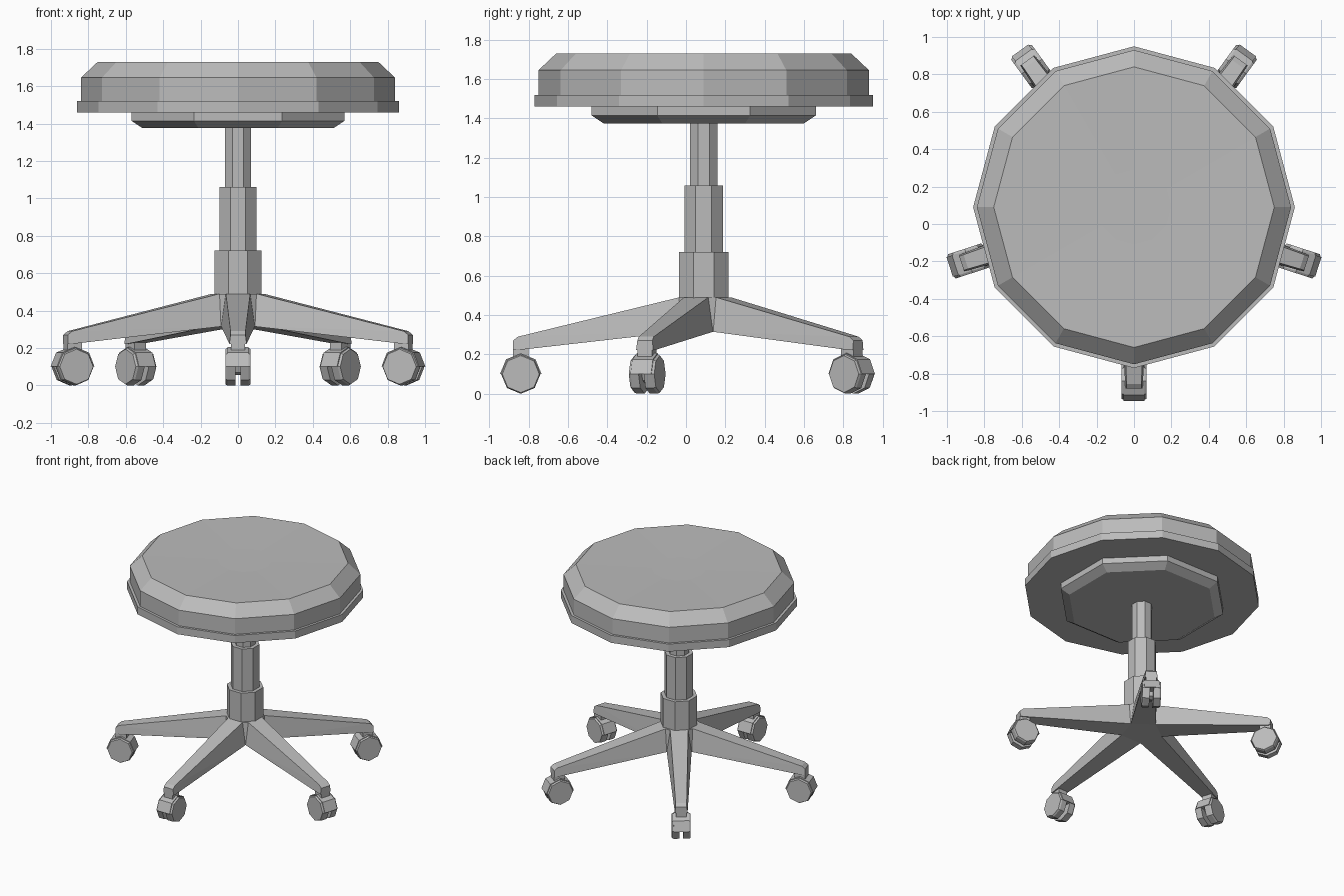
import bpy, bmesh
from math import cos, sin, pi, radians
from mathutils import Matrix, Vector

if "Cube" in bpy.data.objects:
    bpy.data.objects.remove(bpy.data.objects["Cube"], do_unlink=True)

CENTRE = Matrix.Translation((0, 0.09, 0))
LEG_ANGLES = [radians(-90 + 72 * i) for i in range(5)]

grey = bpy.data.materials.new("plain grey")
grey.use_nodes = True
grey.diffuse_color = (0.5, 0.5, 0.5, 1)
grey.node_tree.nodes["Principled BSDF"].inputs["Base Color"].default_value = (0.5, 0.5, 0.5, 1)


def finish(name, bm, matrix=CENTRE):
    bmesh.ops.recalc_face_normals(bm, faces=bm.faces)
    mesh = bpy.data.meshes.new(name)
    bm.to_mesh(mesh)
    bm.free()
    mesh.materials.append(grey)
    obj = bpy.data.objects.new(name, mesh)
    obj.matrix_world = matrix
    bpy.context.collection.objects.link(obj)
    return obj


def lathe(name, profile, sides, turn=0.0, matrix=CENTRE):
    """Stack of polygon rings (radius, height), capped at both ends."""
    bm = bmesh.new()
    rings = []
    for r, z in profile:
        angles = [turn + 2 * pi * i / sides for i in range(sides)]
        rings.append([bm.verts.new((r * cos(a), r * sin(a), z)) for a in angles])
    for low, high in zip(rings, rings[1:]):
        for i in range(sides):
            j = (i + 1) % sides
            bm.faces.new((low[i], low[j], high[j], high[i]))
    bm.faces.new(rings[0])
    bm.faces.new(rings[-1])
    return finish(name, bm, matrix)


def hull(name, points, matrix=CENTRE):
    """Convex solid around the given points."""
    bm = bmesh.new()
    for p in points:
        bm.verts.new(p)
    bmesh.ops.convex_hull(bm, input=bm.verts)
    bmesh.ops.dissolve_limit(bm, angle_limit=radians(1), verts=bm.verts, edges=bm.edges)
    return finish(name, bm, matrix)


def section(r, top, top_half, bottom, bottom_half):
    """Trapezoid cross-section of a leg at distance r."""
    return [Vector((r, s * w, z)) for z, w in ((top, top_half), (bottom, bottom_half)) for s in (-1, 1)]


# Seat cushion with its rim and slightly dished top
lathe("seat", [(0.86, 1.46), (0.86, 1.52), (0.84, 1.52), (0.84, 1.645),
               (0.75, 1.73), (0.2, 1.722)], 12)

# Octagonal plate under the seat and the telescopic column
FLAT = pi / 8
OCT = 1 / cos(FLAT)
lathe("seat_plate", [(0.51 * OCT, 1.375), (0.57 * OCT, 1.415), (0.57 * OCT, 1.465)], 8, FLAT)
for name, half, low, high in (("upper_column", 0.07, 1.05, 1.38),
                              ("middle_column", 0.098, 0.71, 1.06),
                              ("lower_column", 0.125, 0.47, 0.72)):
    lathe(name, [(half * OCT, low), (half * OCT, high)], 8, FLAT)

# Hub joining the roots of the five legs
root = section(0.125, 0.49, 0.065, 0.315, 0.09)
hull("base_hub", [Matrix.Rotation(a, 4, 'Z') @ p for a in LEG_ANGLES for p in root])

# Legs and twin-wheel casters
WHEEL_R, WHEEL_Z = 0.93, 0.1
for n, angle in enumerate(LEG_ANGLES, 1):
    place = CENTRE @ Matrix.Rotation(angle, 4, 'Z')
    hull(f"leg_{n}", root + section(0.945, 0.29, 0.04, 0.222, 0.046)
         + section(0.97, 0.27, 0.04, 0.222, 0.046), place)
    hull(f"caster_stem_{n}", section(0.89, 0.24, 0.038, 0.19, 0.038)
         + section(0.97, 0.24, 0.038, 0.19, 0.038), place)

    # Hood arching over the upper half of the wheels
    arch = [i * pi / 4 for i in range(5)]
    hull(f"caster_hood_{n}", [(WHEEL_R + 0.106 * cos(a), y, WHEEL_Z + 0.106 * sin(a))
                              for a in arch for y in (-0.055, 0.055)], place)
    hub = place @ Matrix.Translation((WHEEL_R, 0, WHEEL_Z))
    for side, tilt in (("left", -pi / 2), ("right", pi / 2)):
        lathe(f"caster_wheel_{side}_{n}", [(0.1, 0.014), (0.1, 0.056), (0.094, 0.068)],
              8, 0, hub @ Matrix.Rotation(tilt, 4, 'X'))
    lathe(f"caster_axle_{n}", [(0.045, -0.02), (0.045, 0.02)], 8, 0,
          hub @ Matrix.Rotation(pi / 2, 4, 'X'))
